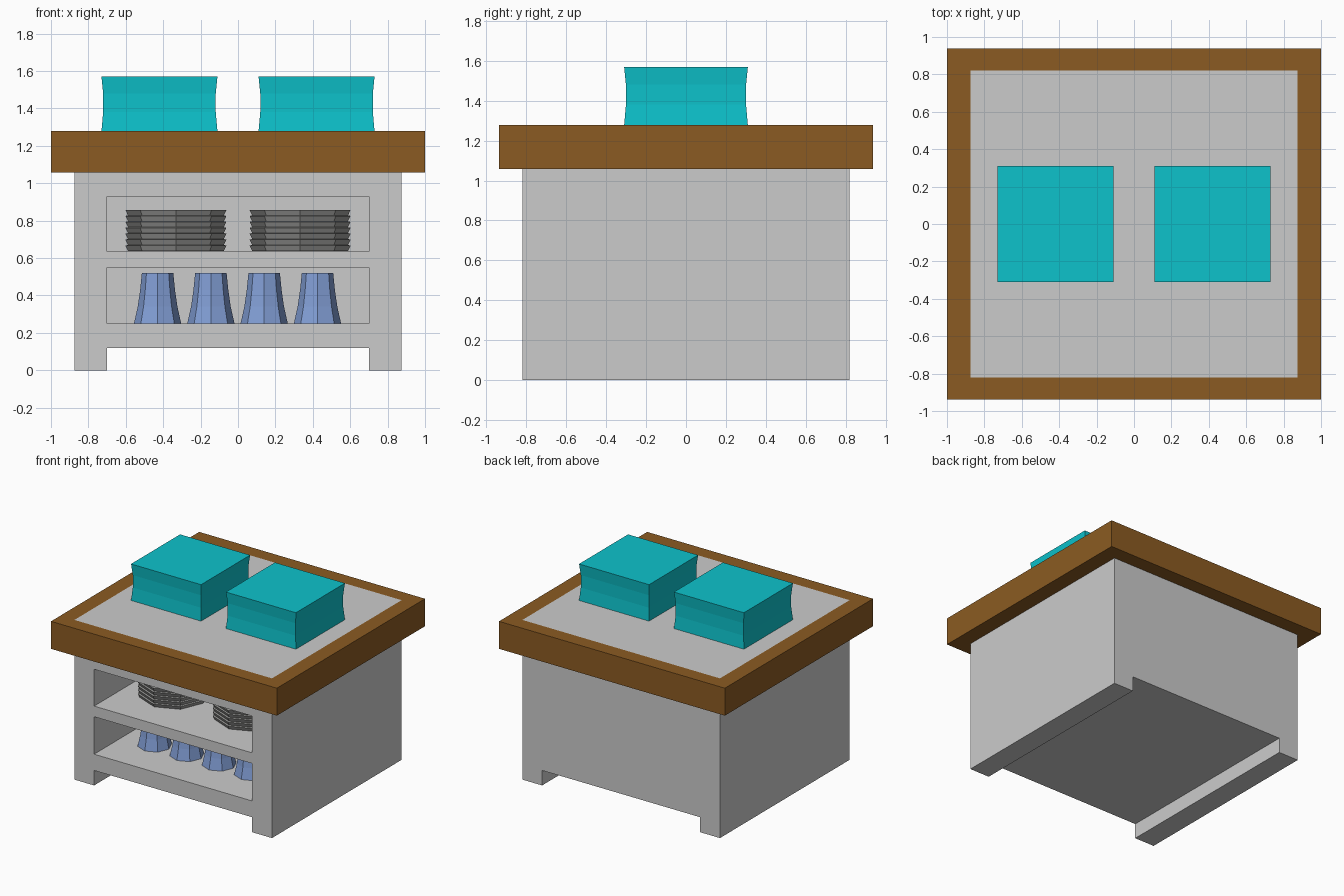
import bpy, bmesh
from math import cos, sin, pi

if "Cube" in bpy.data.objects:
    bpy.data.objects.remove(bpy.data.objects["Cube"])


def material(name, rgb):
    m = bpy.data.materials.new(name)
    m.diffuse_color = (*rgb, 1)
    m.use_nodes = True
    m.node_tree.nodes["Principled BSDF"].inputs["Base Color"].default_value = m.diffuse_color
    return m


def loft(name, loops, loc=(0, 0, 0), mat=None, caps=True):
    """Skin a stack of equal-length point loops into one mesh."""
    bm = bmesh.new()
    rings = [[bm.verts.new(p) for p in loop] for loop in loops]
    for a, b in zip(rings, rings[1:]):
        for i in range(len(a)):
            j = (i + 1) % len(a)
            bm.faces.new((a[i], a[j], b[j], b[i]))
    if caps:
        bm.faces.new(rings[0][::-1])
        bm.faces.new(rings[-1])
        bmesh.ops.recalc_face_normals(bm, faces=bm.faces)
    me = bpy.data.meshes.new(name)
    bm.to_mesh(me)
    bm.free()
    ob = bpy.data.objects.new(name, me)
    bpy.context.collection.objects.link(ob)
    ob.location = loc
    if mat:
        me.materials.append(mat)
    return ob


def rect(x, y, z):
    return [(-x, -y, z), (x, -y, z), (x, y, z), (-x, y, z)]


def octagon(r, z):
    return [(r * cos(i * pi / 4), r * sin(i * pi / 4), z) for i in range(8)]


def cut(target, x, y0, y1, z0, z1):
    """Carve a box-shaped opening out of the target."""
    h = (y1 - y0) / 2
    cutter = loft("cutter", [rect(x, h, z0), rect(x, h, z1)], (0, y0 + h, 0))
    cutter.hide_render = True
    mod = target.modifiers.new("opening", 'BOOLEAN')
    mod.operation, mod.solver, mod.object = 'DIFFERENCE', 'EXACT', cutter
    bpy.context.view_layer.objects.active = target
    bpy.ops.object.modifier_apply(modifier=mod.name)
    bpy.data.objects.remove(cutter)


wood = material("wood", (0.26, 0.105, 0.016))
teal = material("teal", (0.004, 0.54, 0.6))
blue = material("blue", (0.22, 0.34, 0.66))
china = material("stoneware", (0.33, 0.33, 0.32))

BX, BY, TOP = 0.875, 0.82, 1.278

# Cabinet body: leg channel running front to back, two shelf niches
body = loft("cabinet_body", [rect(BX, BY, 0), rect(BX, BY, TOP)])
cut(body, 0.70, -1, 1, -0.1, 0.12)
cut(body, 0.70, -1, 0.2, 0.25, 0.55)
cut(body, 0.70, -1, 0.2, 0.635, 0.93)

# Wooden rim around the flush worktop
loft("worktop_rim", [rect(BX, BY, 1.058), rect(1, 0.937, 1.058)][::-1][::-1][1:] and
     [rect(BX, BY, TOP), rect(1, 0.937, TOP), rect(1, 0.937, 1.058), rect(BX, BY, 1.058)][::-1],
     mat=wood, caps=False)

# Two boxes with slightly pinched sides on the worktop
for side, x in (("left", -0.42), ("right", 0.42)):
    loft(side + "_box", [rect(r, r, z) for r, z in
                         ((0.31, TOP), (0.301, 1.38), (0.301, 1.48), (0.31, 1.57))],
         (x, 0, 0), teal)

# Plate stacks on the upper shelf, each plate flaring upward
step = 0.222 / 7
for side, x in (("left", -0.332), ("right", 0.332)):
    rings = []
    for i in range(7):
        rings += [octagon(0.256, i * step), octagon(0.27, (i + 0.9) * step)]
    loft(side + "_plate_stack", rings, (x, -0.33, 0.638), china)

# Upturned cups on the lower shelf
for i in range(4):
    loft(f"cup_{i + 1}", [octagon(r, z) for r, z in
                          ((0.126, 0.251), (0.106, 0.34), (0.093, 0.43), (0.084, 0.52))],
         (-0.43 + i * 0.285, -0.44, 0), blue)
